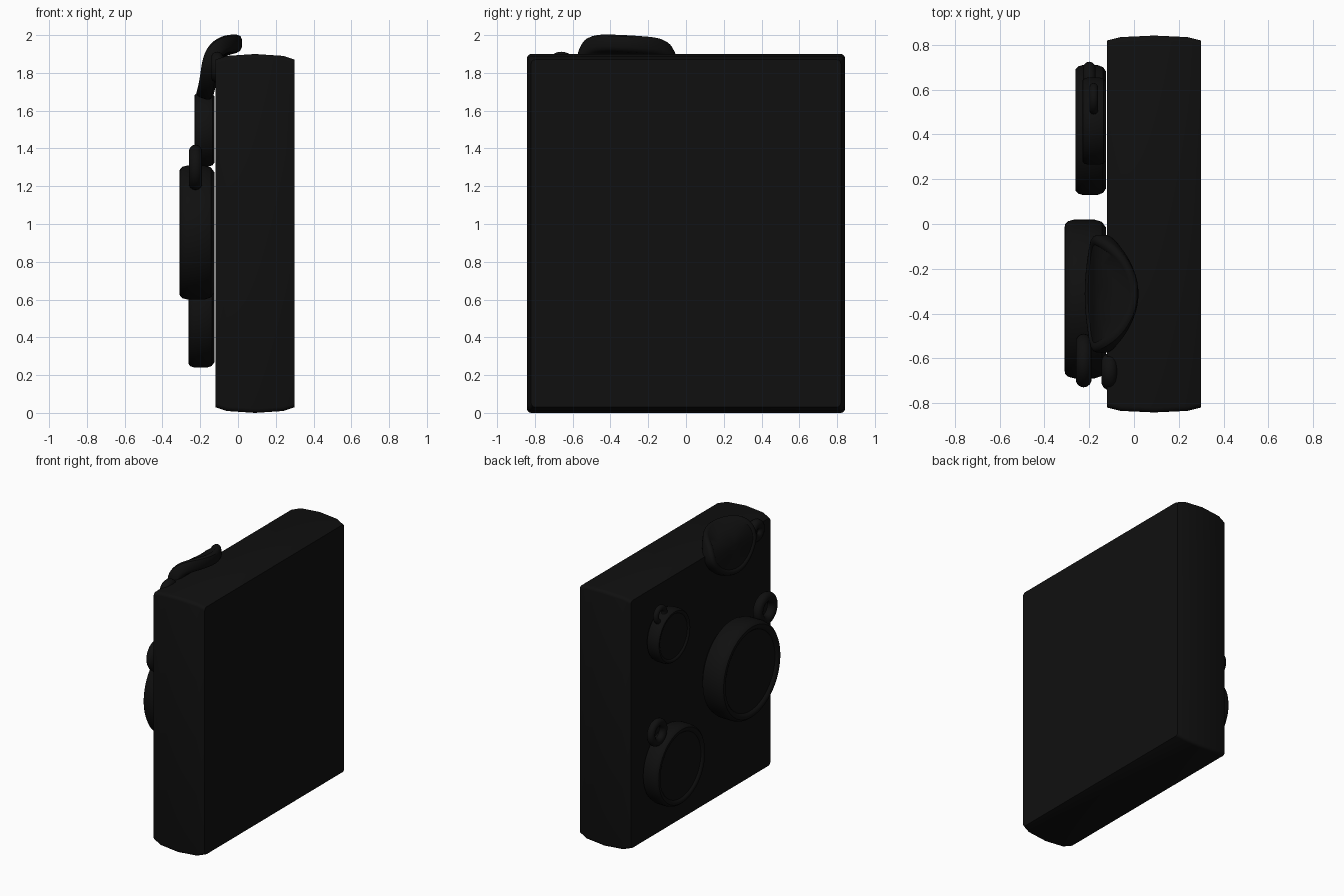
import bpy, bmesh, math
from mathutils import Vector

if "Cube" in bpy.data.objects:
    bpy.data.objects.remove(bpy.data.objects["Cube"])

mat = bpy.data.materials.new("black")
mat.diffuse_color = (0.005, 0.005, 0.005, 1)
mat.use_nodes = True
mat.node_tree.nodes["Principled BSDF"].inputs["Base Color"].default_value = mat.diffuse_color


def finish(name, bm, angle=35):
    bmesh.ops.recalc_face_normals(bm, faces=bm.faces)
    me = bpy.data.meshes.new(name)
    bm.to_mesh(me)
    bm.free()
    ob = bpy.data.objects.new(name, me)
    bpy.context.collection.objects.link(ob)
    me.materials.append(mat)
    bpy.ops.object.select_all(action='DESELECT')
    ob.select_set(True)
    bpy.context.view_layer.objects.active = ob
    bpy.ops.object.shade_smooth_by_angle(angle=math.radians(angle))
    return ob


def bridge(bm, a, b):
    n = len(a)
    for i in range(n):
        bm.faces.new((a[i], a[(i + 1) % n], b[(i + 1) % n], b[i]))


# Slab body: rounded rectangles lofted along x, with slightly bulged sides
def slab():
    bm = bmesh.new()
    c = 0.022
    loops = []
    for x, hy, hz in [(-0.12, 0.82, 0.92), (-0.06, 0.835, 0.94), (0.09, 0.842, 0.95),
                      (0.24, 0.835, 0.94), (0.30, 0.82, 0.92)]:
        loop = []
        for k, (sy, sz) in enumerate([(1, 1), (-1, 1), (-1, -1), (1, -1)]):
            for j in range(4):
                a = math.radians(90 * k + 30 * j)
                loop.append(bm.verts.new((x, sy * (hy - c) + c * math.cos(a),
                                          0.95 + sz * (hz - c) + c * math.sin(a))))
        loops.append(loop)
    for a, b in zip(loops, loops[1:]):
        bridge(bm, a, b)
    bm.faces.new(loops[0])
    bm.faces.new(loops[-1])
    finish("slab_body", bm)


# Watch-like disc: (radius, height) fractions from back centre to recessed face
PROFILE = [(0.3, 0), (0.6, 0), (0.9, 0), (0.97, 0.1), (1, 0.28), (1, 0.76), (0.98, 0.91),
           (0.94, 0.99), (0.9, 1), (0.86, 0.97), (0.83, 0.9), (0.6, 0.9), (0.3, 0.9)]


def disc(name, place, seg=64):
    bm = bmesh.new()
    loops = [[bm.verts.new(place(r * math.cos(2 * math.pi * i / seg),
                                 r * math.sin(2 * math.pi * i / seg), h))
              for i in range(seg)] for r, h in PROFILE]
    for a, b in zip(loops, loops[1:]):
        bridge(bm, a, b)
    for loop, h in ((loops[0], 0), (loops[-1], 0.9)):
        c = bm.verts.new(place(0, 0, h))
        for i in range(seg):
            bm.faces.new((c, loop[i], loop[(i + 1) % seg]))
    finish(name, bm)


def flat(y, z, radius, depth):
    return lambda u, v, h: (-0.125 - h * depth, y + v * radius, z + u * radius)


# Soft disc draped over the top edge along a bezier
def draped(u, v, h):
    t = (u + 1) / 2
    p = [Vector(q) for q in ((-0.14, 1.65), (-0.08, 1.83), (-0.14, 1.91), (0.02, 1.91))]
    s = 1 - t
    pos = s**3 * p[0] + 3 * s * s * t * p[1] + 3 * s * t * t * p[2] + t**3 * p[3]
    tan = (s * s * (p[1] - p[0]) + 2 * s * t * (p[2] - p[1]) + t * t * (p[3] - p[2])).normalized()
    pos += Vector((-tan.y, tan.x)) * 0.09 * h
    return (pos.x, -0.312 + v * 0.263, pos.y - v * 0.015 * t)


# Hanging loops in the plane of the slab face
def ring(name, x, y, z, major, minor):
    bm = bmesh.new()
    loops = []
    for i in range(32):
        a = 2 * math.pi * i / 32
        loop = []
        for j in range(14):
            b = 2 * math.pi * j / 14
            r = major + minor * math.cos(b)
            loop.append(bm.verts.new((x + minor * math.sin(b),
                                      y + r * math.cos(a), z + r * math.sin(a))))
        loops.append(loop)
    for i in range(32):
        bridge(bm, loops[i], loops[(i + 1) % 32])
    finish(name, bm, 60)


slab()
disc("large_disc", flat(-0.335, 0.955, 0.355, 0.185))
disc("lower_disc", flat(0.42, 0.53, 0.29, 0.137))
disc("small_disc", flat(0.46, 1.50, 0.195, 0.105))
disc("draped_disc", draped)
ring("large_disc_ring", -0.225, -0.61, 1.30, 0.085, 0.035)
ring("lower_disc_ring", -0.20, 0.625, 0.845, 0.072, 0.028)
ring("small_disc_ring", -0.18, 0.56, 1.69, 0.05, 0.02)
ring("draped_disc_ring", -0.11, -0.66, 1.83, 0.047, 0.035)
